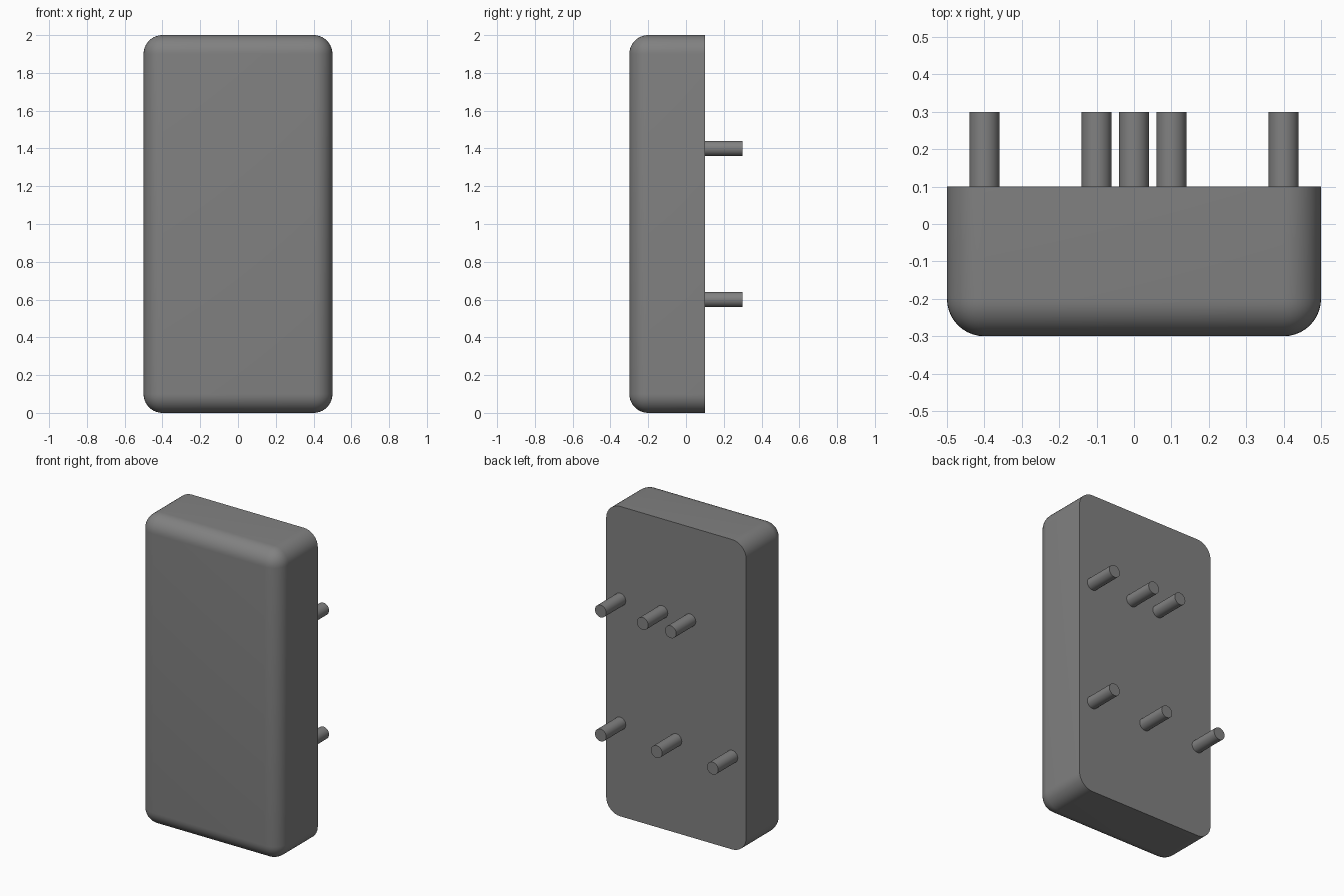
import bpy, bmesh, math
from mathutils import Matrix, Vector

cube = bpy.data.objects.get("Cube")
if cube:
    bpy.data.objects.remove(cube, do_unlink=True)

# One grey for everything
grey = bpy.data.materials.new("mid_grey")
grey.use_nodes = True
colour = (0.22, 0.22, 0.22, 1)
grey.diffuse_color = colour
grey.node_tree.nodes["Principled BSDF"].inputs["Base Color"].default_value = colour


def add_part(name, bm):
    mesh = bpy.data.meshes.new(name)
    bm.to_mesh(mesh)
    bm.free()
    mesh.materials.append(grey)
    part = bpy.data.objects.new(name, mesh)
    bpy.context.collection.objects.link(part)
    bpy.ops.object.select_all(action="DESELECT")
    part.select_set(True)
    bpy.context.view_layer.objects.active = part
    bpy.ops.object.shade_smooth_by_angle(angle=math.radians(40))
    return part


# Slab body: every edge rounded except the rim of the flat back
FRONT, BACK = -0.3, 0.1
bm = bmesh.new()
placement = Matrix.Translation((0, (FRONT + BACK) / 2, 1)) @ Matrix.Diagonal((1, BACK - FRONT, 2, 1))
bmesh.ops.create_cube(bm, size=1, matrix=placement)
rounded = [e for e in bm.edges if any(v.co.y < 0 for v in e.verts)]
bmesh.ops.bevel(bm, geom=rounded, offset=0.1, segments=10, profile=0.5, affect="EDGES")
add_part("body", bm)

# Pins standing out of the back: three spread below, three offset above
PIN_RADIUS, PIN_TIP = 0.04, 0.3
rows = {"lower": (0.6, (-0.4, 0, 0.4)), "upper": (1.4, (-0.1, 0.1, 0.4))}
for row, (z, columns) in rows.items():
    for number, x in enumerate(columns, 1):
        bm = bmesh.new()
        placement = Matrix.Translation((x, (BACK + PIN_TIP) / 2, z)) @ Matrix.Rotation(math.pi / 2, 4, "X")
        bmesh.ops.create_cone(bm, cap_ends=True, segments=32, radius1=PIN_RADIUS,
                              radius2=PIN_RADIUS, depth=PIN_TIP - BACK, matrix=placement)
        add_part(f"{row}_pin_{number}", bm)
